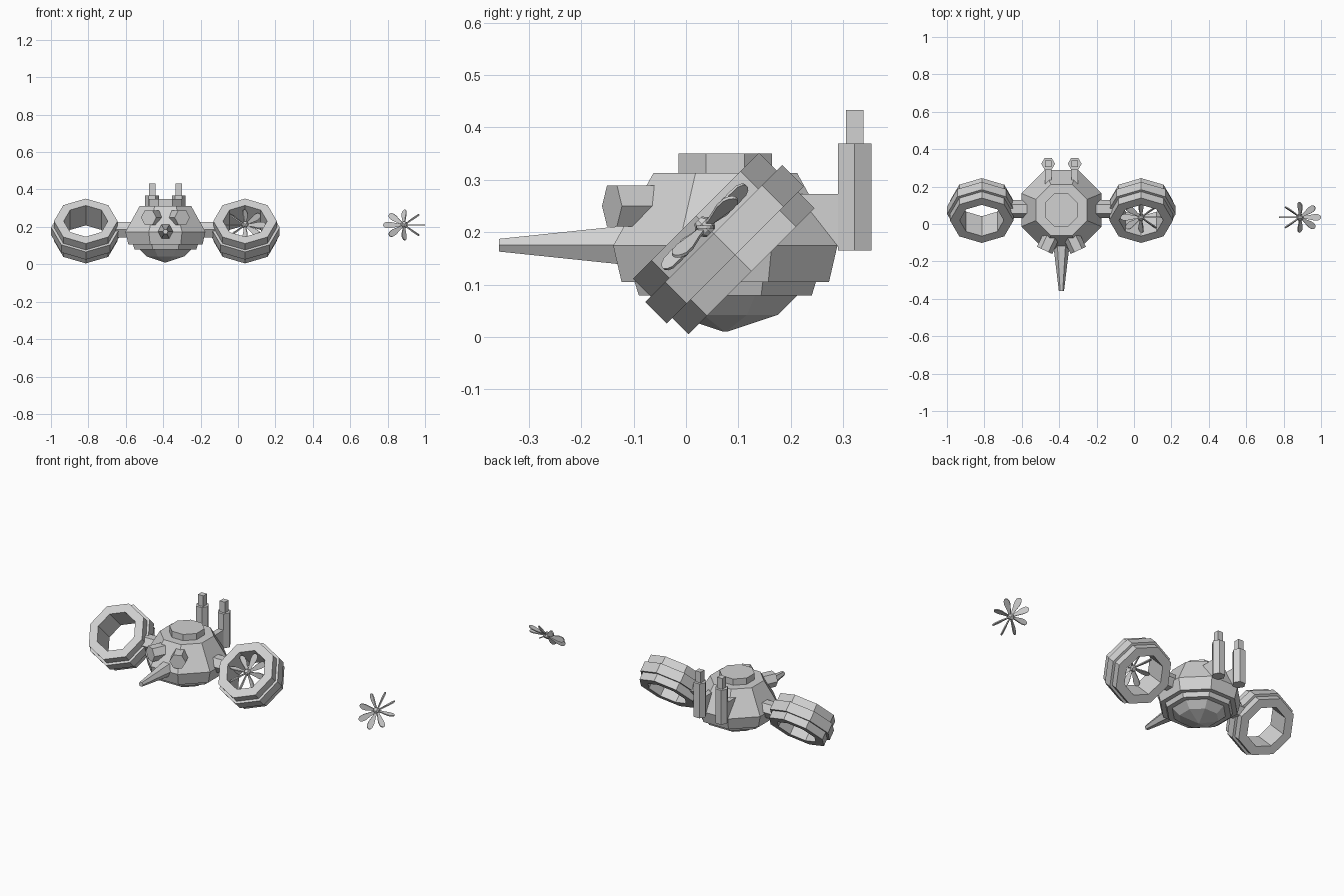
import bpy, bmesh, math
from mathutils import Matrix, Vector

cube = bpy.data.objects.get("Cube")
if cube:
    bpy.data.objects.remove(cube, do_unlink=True)

grey = bpy.data.materials.new("hull_grey")
grey.use_nodes = True
COLOUR = (0.64, 0.64, 0.64, 1)
grey.diffuse_color = COLOUR
grey.node_tree.nodes["Principled BSDF"].inputs["Base Color"].default_value = COLOUR

T = Matrix.Translation
R = Matrix.Rotation
CX, CY = -0.388, 0.075            # hull centre
OCT = math.cos(math.pi / 8)       # flat-to-corner ratio of an octagon
HEX = math.cos(math.pi / 6)


def finish(name, bm, matrix):
    bm.transform(matrix)
    bmesh.ops.recalc_face_normals(bm, faces=bm.faces)
    mesh = bpy.data.meshes.new(name)
    bm.to_mesh(mesh)
    bm.free()
    mesh.materials.append(grey)
    ob = bpy.data.objects.new(name, mesh)
    bpy.context.collection.objects.link(ob)
    return ob


def lathe(name, profile, sides, matrix, phase=0.0, loop=False):
    """Turn (radius, height) points about local z; loop closes the profile into a tube."""
    bm = bmesh.new()
    rings = []
    for r, z in profile:
        rings.append([bm.verts.new((r * math.cos(phase + math.tau * i / sides),
                                    r * math.sin(phase + math.tau * i / sides), z))
                      for i in range(sides)])
    pairs = list(zip(rings, rings[1:]))
    if loop:
        pairs.append((rings[-1], rings[0]))
    else:
        bm.faces.new(rings[0])
        bm.faces.new(rings[-1])
    for a, b in pairs:
        for i in range(sides):
            j = (i + 1) % sides
            bm.faces.new((a[i], a[j], b[j], b[i]))
    return finish(name, bm, matrix)


def box(name, size, centre):
    bm = bmesh.new()
    bmesh.ops.create_cube(bm, size=1)
    return finish(name, bm, T(centre) @ Matrix.Diagonal((*size, 1)))


def flats(points):
    return [(r / OCT, z) for r, z in points]


# Octagonal hull, lower collar, belly dome and roof hatch
hull_at = T((CX, CY, 0))
EIGHTH = math.pi / 8
lathe("hull", flats([(0.198, 0.105), (0.214, 0.174), (0.137, 0.313)]), 8, hull_at, EIGHTH)
lathe("lower_collar", flats([(0.165, 0.079), (0.174, 0.108)]), 8, hull_at, EIGHTH)
lathe("belly_dome", flats([(0.004, 0.01), (0.10, 0.042), (0.14, 0.082)]), 8, hull_at, EIGHTH)
lathe("roof_hatch", flats([(0.089, 0.31), (0.089, 0.35)]), 8, hull_at, EIGHTH)

# Long tapered nose spike
forward = R(math.pi / 2, 4, 'X')
lathe("nose_spike", [(0.045, 0), (0.014, 0.257)], 6, T((CX, -0.10, 0.175)) @ forward)

# Paired parts on both sides of the hull
tilt = R(math.pi / 4, 4, 'X')
for side, s in (("left", 1), ("right", -1)):
    # Stubby front lamps, splayed outward
    lathe(f"{side}_lamp", [(0.045, -0.09), (0.045, 0.04)], 6,
          T((CX + s * 0.073, -0.105, 0.25)) @ R(s * math.radians(25), 4, 'Z') @ forward)
    # Exhaust stacks with bracket and narrow pipe
    x = CX + s * 0.071
    lathe(f"{side}_exhaust_stack", [(0.037, 0.165), (0.037, 0.369)], 6, T((x, 0.322, 0)))
    box(f"{side}_exhaust_pipe", (0.034, 0.034, 0.07), (x, 0.322, 0.398))
    box(f"{side}_exhaust_bracket", (0.035, 0.10, 0.10), (x, 0.26, 0.223))
    # Hexagonal arm between hull and duct
    lathe(f"{side}_arm", [(0.048, 0.16), (0.048, 0.285)], 6,
          T((CX, 0.08, 0.185)) @ R(s * math.pi / 2, 4, 'Y'), math.pi / 2)
    # Tilted octagonal duct with raised middle band
    lathe(f"{side}_duct",
          [(0.118, -0.075), (0.17, -0.075), (0.17, -0.031), (0.185, -0.031),
           (0.185, 0.027), (0.17, 0.027), (0.17, 0.075), (0.118, 0.075)],
          8, T((CX + s * 0.426, 0.072, 0.178)) @ tilt, 0, True)


def propeller(name, x, hand):
    """Eight pitched, round-tipped blades around a small hub."""
    place = T((x, 0.036, 0.21)) @ tilt @ Matrix.Diagonal((hand, 1, 1, 1))
    outline = [(0.008, 0.006), (0.035, 0.009), (0.075, 0.017), (0.098, 0.016),
               (0.108, 0.010), (0.112, 0.003)]
    outline += [(a, -w) for a, w in reversed(outline)]
    across = Vector((0, 1, -1)).normalized()
    normal = Vector((0, 1, 1)).normalized()
    bm = bmesh.new()
    for k in range(8):
        turn = R(k * math.tau / 8, 3, 'Z')
        layers = [[bm.verts.new(turn @ (Vector((a, 0, 0)) + across * w + normal * h))
                   for a, w in outline] for h in (-0.003, 0.003)]
        bm.faces.new(layers[0])
        bm.faces.new(layers[1])
        n = len(outline)
        for i in range(n):
            j = (i + 1) % n
            bm.faces.new((layers[0][i], layers[0][j], layers[1][j], layers[1][i]))
    finish(name + "_blades", bm, place)
    lathe(name + "_hub", [(0.012, -0.016), (0.018, -0.008), (0.018, 0.008), (0.010, 0.018)],
          8, place)


# One propeller in the left duct, its mirrored twin standing apart
propeller("duct_propeller", 0.038, -1)
propeller("detached_propeller", 0.888, 1)
